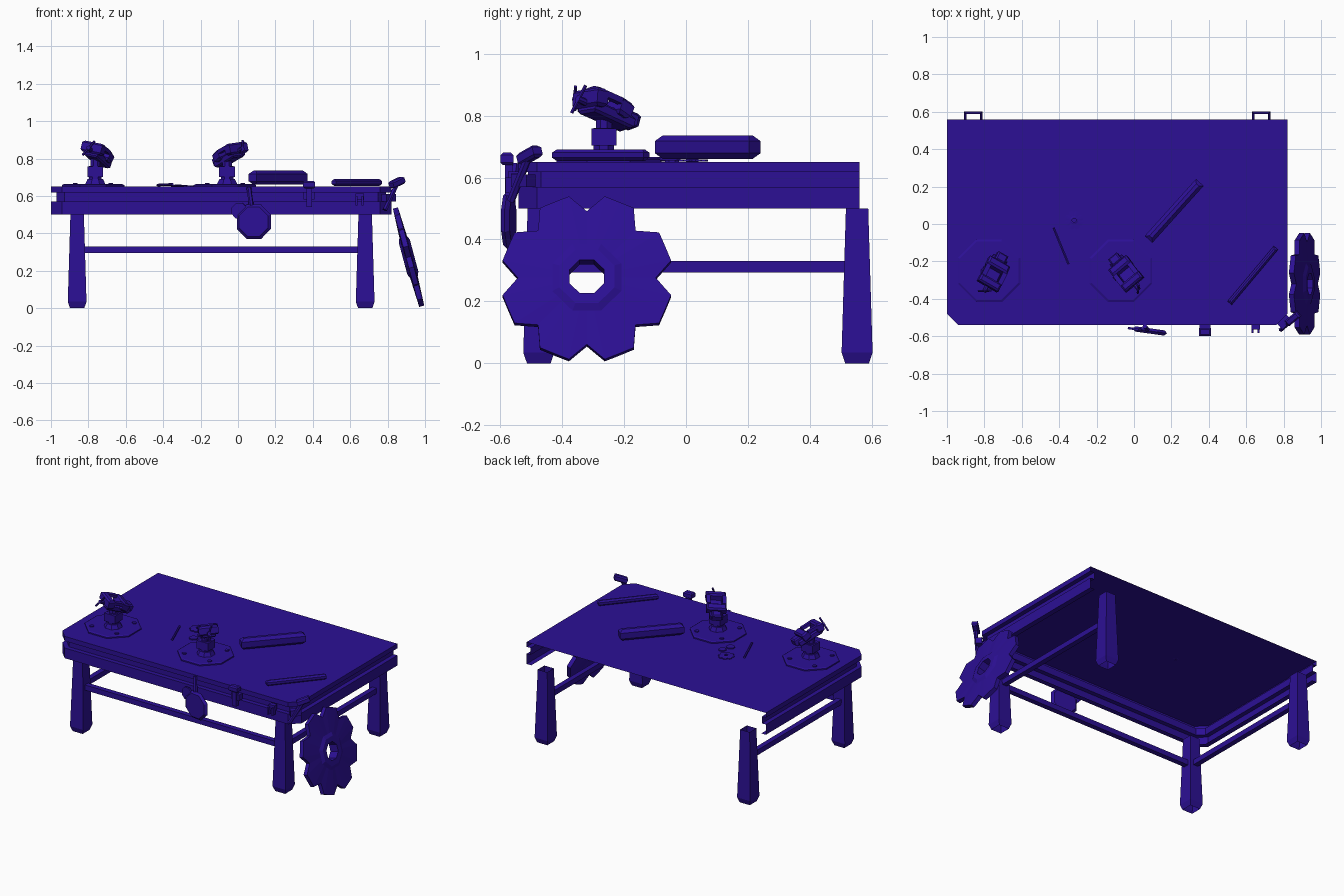
import bpy, math
from mathutils import Matrix, Vector, Euler

if "Cube" in bpy.data.objects:
    bpy.data.objects.remove(bpy.data.objects["Cube"])

mat = bpy.data.materials.new("indigo_paint")
mat.diffuse_color = (0.025, 0.005, 0.30, 1)
mat.use_nodes = True
mat.node_tree.nodes["Principled BSDF"].inputs["Base Color"].default_value = mat.diffuse_color
T = Matrix.Translation


def R(x=0, y=0, z=0):
    return Euler([math.radians(a) for a in (x, y, z)]).to_matrix().to_4x4()


def build(name, verts, faces, M=Matrix()):
    me = bpy.data.meshes.new(name)
    me.from_pydata([M @ Vector(v) for v in verts], [], faces)
    me.materials.append(mat)
    ob = bpy.data.objects.new(name, me)
    bpy.context.collection.objects.link(ob)
    return ob


def loft(name, rings, M=Matrix(), caps=True, closed=True, wrap=False):
    """Skin a list of equal-length rings of 3D points."""
    n, m = len(rings[0]), len(rings)
    faces = []
    for k in range(m if wrap else m - 1):
        a, b = k * n, ((k + 1) % m) * n
        for i in range(n if closed else n - 1):
            j = (i + 1) % n
            faces.append((a + i, a + j, b + j, b + i))
    if caps and not wrap:
        faces += [tuple(reversed(range(n))), tuple(range((m - 1) * n, m * n))]
    return build(name, [p for r in rings for p in r], faces, M)


def box(name, c, s, M=Matrix(), cham=0.0):
    """Box, with optional chamfer of the top and bottom rims."""
    x, y, z = s[0] / 2, s[1] / 2, s[2] / 2
    lv = [(-z, cham), (-z + cham, 0), (z - cham, 0), (z, cham)] if cham else [(-z, 0), (z, 0)]
    rings = [[(-x + d, -y + d, h), (x - d, -y + d, h), (x - d, y - d, h), (-x + d, y - d, h)] for h, d in lv]
    return loft(name, rings, M @ T(c))


def disc(name, levels, M, n=8):
    """Stack of n-sided rings given as (radius, height)."""
    return loft(name, [[(r * math.cos((i + .5) * math.tau / n), r * math.sin((i + .5) * math.tau / n), h)
                        for i in range(n)] for r, h in levels], M)


def rod(name, a, b, r, n=6):
    a, b = Vector(a), Vector(b)
    q = (b - a).to_track_quat('Z', 'Y').to_matrix().to_4x4()
    return disc(name, [(r, 0), (r, (b - a).length)], T(a) @ q, n)


# Table top with a moulded rim on three sides, open at the back
def edge(d, z):
    k = d * 0.414
    return [(-1 + d, .56, z), (-1 + d, -.48 + k, z), (-.94 + k, -.54 + d, z),
            (.76 - k, -.54 + d, z), (.82 - d, -.48 + k, z), (.82 - d, .56, z)]


build("table_top", edge(0, .65), [tuple(range(6))])
profile = [(0, .65), (0, .618), (.03, .618), (.03, .57), (0, .57), (0, .5), (.035, .5)]
loft("table_rim", [edge(d, z) for d, z in profile], caps=False, closed=False)

# Tapered hollow legs
for x, sx in ((-.86, "left"), (.68, "right")):
    for y, sy in ((-.475, "front"), (.552, "back")):
        rings = [[(x + i * h, y + j * h, z) for i, j in ((-1, -1), (1, -1), (1, 1), (-1, 1))]
                 for z, h in ((0, .038), (.035, .05), (.5, .036))]
        loft(f"{sy}_{sx}_leg", rings, caps=False)

# Stretchers on the front and both sides
box("front_stretcher", (-.09, -.475, .312), (1.46, .035, .036))
for x, sx in ((-.86, "left"), (.68, "right")):
    box(f"{sx}_stretcher", (x, .04, .312), (.035, .95, .036))


# Gears: eight teeth with V notches, octagonal bore and raised hub
def octagon(a, ap):
    d = (a + 22.5) % 45 - 22.5
    return ap / math.cos(math.radians(d))


def gear(name, R0, M):
    teeth = [(k * 45 + a, r) for k in range(8) for a, r in ((0, .8), (12, 1), (22.5, .985), (33, 1))]

    def ring(f, z):
        return [(R0 * f(a, r) * math.cos(math.radians(a)), R0 * f(a, r) * math.sin(math.radians(a)), z * R0)
                for a, r in teeth]

    def outer(a, r):
        return r

    def o(ap):
        return lambda a, r: octagon(a, ap)
    half = [(o(.2), .11), (o(.32), .11), (o(.4), .075), (outer, .05)]
    rings = [ring(f, z) for f, z in half] + [ring(f, -z) for f, z in reversed(half)]
    loft(name, rings, M, wrap=True)


gear("large_leaning_gear", .278, T((.912, -.32, .273)) @ R(0, 75, 0))
gear("small_gear", .052, T((-.32, .02, .655)))
disc("large_washer", [(.028, .65), (.028, .657)], T((-.265, -.105, 0)))
disc("small_washer", [(.025, .65), (.025, .657)], T((-.245, -.045, 0)))
rod("thin_tool", (-.43, -.02, .658), (-.35, -.215, .662), .007)

# Bars lying on the table
box("thick_bar", (0, 0, 0), (.41, .055, .075), T((.215, .07, .698)) @ R(0, 0, 48), .018)
box("thin_bar", (0, 0, 0), (.385, .03, .036), T((.635, -.275, .672)) @ R(0, 0, 50), .01)

# Two swivelling vises on octagonal plates
for name, x, rot in (("left_vise", -.775, R(-22, 10, -30)), ("right_vise", -.07, R(-20, -6, 40))):
    B = T((x, -.25, 0))
    disc(name + "_plate", [(.181, .65), (.181, .658), (.17, .663)], B)
    for k in range(4):
        a = math.radians(45 + 90 * k)
        disc(name + "_bolt", [(.014, .66), (.014, .67)], B @ T((.135 * math.cos(a), .135 * math.sin(a), 0)), 6)
    P = B @ T((.012, -.015, 0))
    disc(name + "_post", [(.06, .66), (.045, .69), (.036, .69), (.036, .76)], P)
    box(name + "_collar", (0, 0, .73), (.085, .08, .055), P)
    disc(name + "_swivel", [(.028, .75), (.028, .81)], P)
    H = T((x + .025, -.26, .818)) @ rot
    box(name + "_body", (0, .01, -.015), (.085, .17, .04), H, .008)
    box(name + "_front_jaw", (0, -.065, .025), (.125, .045, .06), H @ R(10), .01)
    box(name + "_back_jaw", (0, .035, .02), (.125, .05, .055), H @ R(-10), .01)
    box(name + "_slide", (0, .09, .0), (.06, .05, .05), H, .008)
    for s in (-1, 1):
        box(name + "_jaw_plate", (s * .05, -.02, .03), (.025, .07, .02), H)
    S = H @ T((0, -.085, -.005))
    disc(name + "_screw", [(.012, 0), (.012, .035)], S @ R(90))
    disc(name + "_handle", [(.006, -.05), (.006, .05)], S @ T((0, -.03, 0)) @ R(0, 25, 0), 6)

# Tools hanging on the front rim
disc("hanging_disc", [(.085, -.014), (.1, 0), (.085, .014)], T((.085, -.572, .462)) @ R(90, 0, -8))
disc("hanging_small_disc", [(.045, -.006), (.045, .006)], T((.008, -.562, .52)) @ R(90, 0, -8))
rod("hanging_disc_handle", (.075, -.568, .52), (.058, -.548, .645), .013)
box("chisel_cap", (.38, -.578, .66), (.065, .042, .04), cham=.008)
box("chisel_shank", (.38, -.572, .605), (.03, .025, .13))
box("chisel_clip", (.38, -.555, .6), (.06, .04, .04))
box("hook_base", (.65, -.55, .595), (.045, .03, .035))
for s in (-1, 1):
    box("hook_prong", (.65 + s * .016, -.567, .575), (.012, .03, .05))

# Hammer on the chamfered right corner
rod("hammer_handle", (.785, -.565, .525), (.855, -.505, .675), .013)
box("hammer_head", (0, 0, 0), (.085, .038, .04), T((.85, -.505, .672)) @ R(0, -20, 40), .008)
box("hammer_holder", (0, 0, 0), (.07, .04, .04), T((.805, -.525, .59)) @ R(0, 0, 45))
